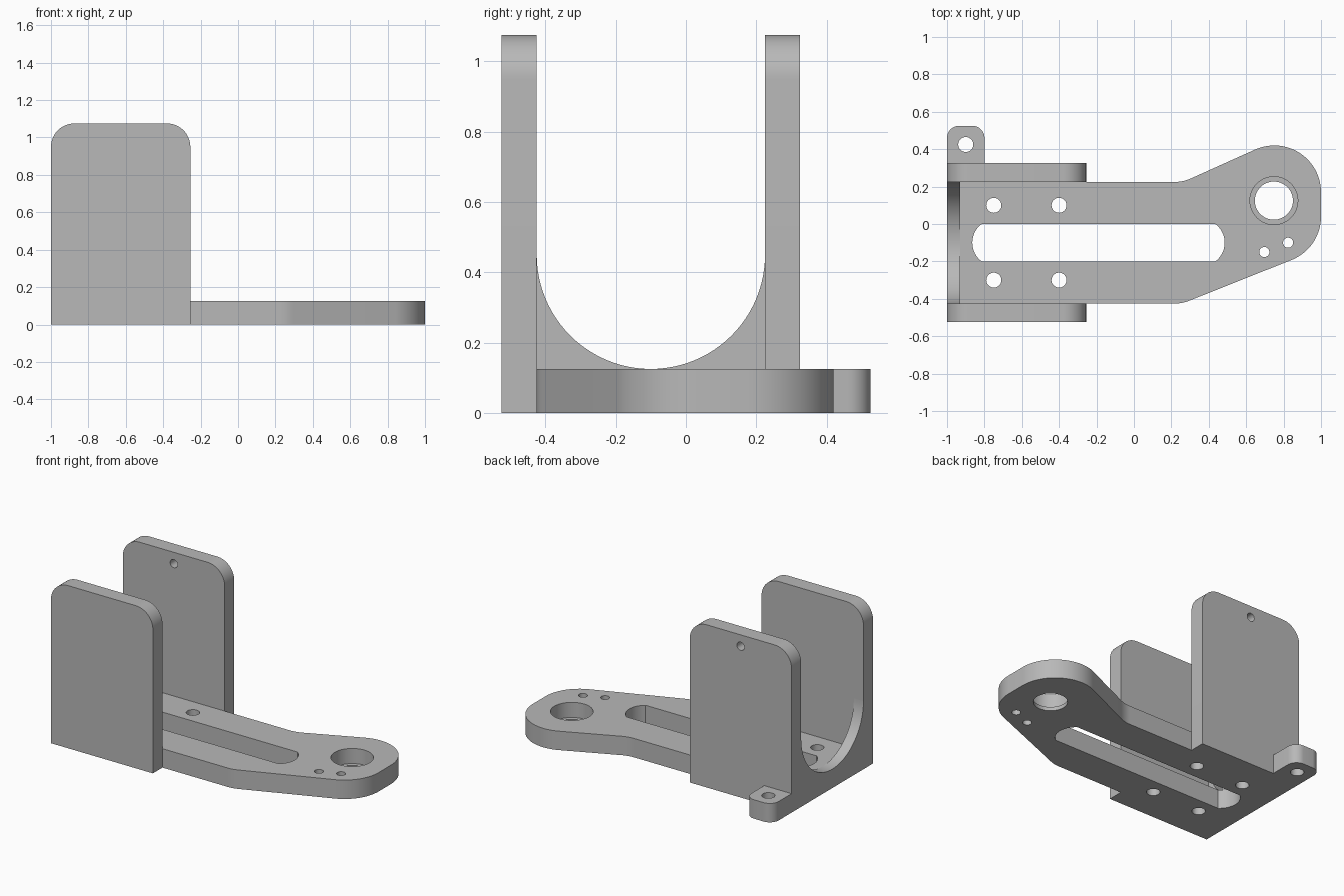
import bpy, bmesh
from math import cos, sin, radians
from mathutils import Vector

if "Cube" in bpy.data.objects:
    bpy.data.objects.remove(bpy.data.objects["Cube"])

grey = bpy.data.materials.new("machined grey")
grey.use_nodes = True
grey.diffuse_color = (0.48, 0.48, 0.48, 1)
grey.node_tree.nodes["Principled BSDF"].inputs["Base Color"].default_value = (0.48, 0.48, 0.48, 1)

# Maps profile coordinates (u, v) and extrusion depth w to space
AXES = {
    "x": lambda u, v, w: Vector((w, u, v)),
    "y": lambda u, v, w: Vector((u, w, v)),
    "z": lambda u, v, w: Vector((u, v, w)),
}


def arc(cu, cv, r, start, end, steps=24):
    angles = [radians(start + (end - start) * i / steps) for i in range(steps + 1)]
    return [(cu + r * cos(a), cv + r * sin(a)) for a in angles]


def circle(cu, cv, r, steps=48):
    return arc(cu, cv, r, 0, 360, steps)[:-1]


def extrude(name, profile, axis, low, high):
    """Prism of a closed profile along one axis."""
    bm = bmesh.new()
    face = bm.faces.new([bm.verts.new(AXES[axis](u, v, low)) for u, v in profile])
    result = bmesh.ops.extrude_face_region(bm, geom=[face])
    verts = [g for g in result["geom"] if isinstance(g, bmesh.types.BMVert)]
    bmesh.ops.translate(bm, verts=verts, vec=AXES[axis](0, 0, high - low))
    bmesh.ops.recalc_face_normals(bm, faces=bm.faces)
    mesh = bpy.data.meshes.new(name)
    bm.to_mesh(mesh)
    bm.free()
    mesh.materials.append(grey)
    obj = bpy.data.objects.new(name, mesh)
    bpy.context.collection.objects.link(obj)
    return obj


def cut(target, profile, axis, low, high):
    """Cut a prism out of the target, then discard the cutter."""
    cutter = extrude("cutter", profile, axis, low, high)
    cutter.hide_render = True
    mod = target.modifiers.new("cut", "BOOLEAN")
    mod.operation = "DIFFERENCE"
    mod.solver = "EXACT"
    mod.object = cutter
    bpy.context.view_layer.objects.active = target
    bpy.ops.object.modifier_apply(modifier=mod.name)
    bpy.data.objects.remove(cutter)


LEFT, RIB, WALL_END = -1.0, -0.93, -0.255
FRONT, BACK, THICK = -0.425, 0.225, 0.125
parts = []

# Base arm with a flared rounded head
outline = [(RIB, FRONT)]
outline += arc(0.22, FRONT + 0.2, 0.2, -90, -69, 8)
outline += arc(0.75, 0.04, 0.25, -69, 0)
outline += arc(0.75, 0.17, 0.25, 0, 113)
outline += arc(0.22, BACK + 0.2, 0.2, -67, -90, 8)
outline += [(RIB, BACK)]
base = extrude("base_arm", outline, "z", 0, THICK)
parts.append(base)

# Long slot with shallow curved ends
slot = arc(0.36, -0.1, 0.125, -53, 53) + arc(-0.74, -0.1, 0.125, 127, 233)
cut(base, slot, "z", -0.1, 0.3)

# Mounting holes, pin holes and counterbored bearing seat
holes = [(x, y, 0.04) for x in (-0.75, -0.4) for y in (-0.3, 0.1)]
holes += [(0.697, -0.15, 0.027), (0.824, -0.1, 0.027), (0.748, 0.125, 0.102)]
for x, y, r in holes:
    cut(base, circle(x, y, r), "z", -0.1, 0.3)
cut(base, circle(0.748, 0.125, 0.128), "z", 0.025, 0.3)

# Two upright walls with rounded top corners
TOP, R = 1.075, 0.125
wall = [(LEFT, 0), (WALL_END, 0)]
wall += arc(WALL_END - R, TOP - R, R, 0, 90, 16)
wall += arc(LEFT + R, TOP - R, R, 90, 180, 16)
parts.append(extrude("front_wall", wall, "y", FRONT - 0.1, FRONT))
back_wall = extrude("back_wall", wall, "y", BACK, BACK + 0.1)
cut(back_wall, circle(-0.627, 1.0, 0.027, 32), "y", 0, 0.5)
parts.append(back_wall)

# End rib with a half-round cradle cut
rib = [(FRONT, 0), (BACK, 0)] + arc(-0.1, 0.45, 0.325, 0, -180, 48)
parts.append(extrude("cradle_rib", rib, "x", LEFT, RIB))

# Side lug with a screw hole
lug_profile = [(LEFT, BACK + 0.1), (-0.8, BACK + 0.1)]
lug_profile += arc(-0.865, 0.46, 0.065, 0, 90, 12)
lug_profile += arc(-0.935, 0.46, 0.065, 90, 180, 12)
lug = extrude("side_lug", lug_profile, "z", 0, THICK)
cut(lug, circle(-0.9, 0.425, 0.04), "z", -0.1, 0.3)
parts.append(lug)

# Smooth the curved sides, keep edges sharp
bpy.ops.object.select_all(action="DESELECT")
for obj in parts:
    obj.select_set(True)
bpy.context.view_layer.objects.active = base
bpy.ops.object.shade_smooth_by_angle(angle=radians(30))
